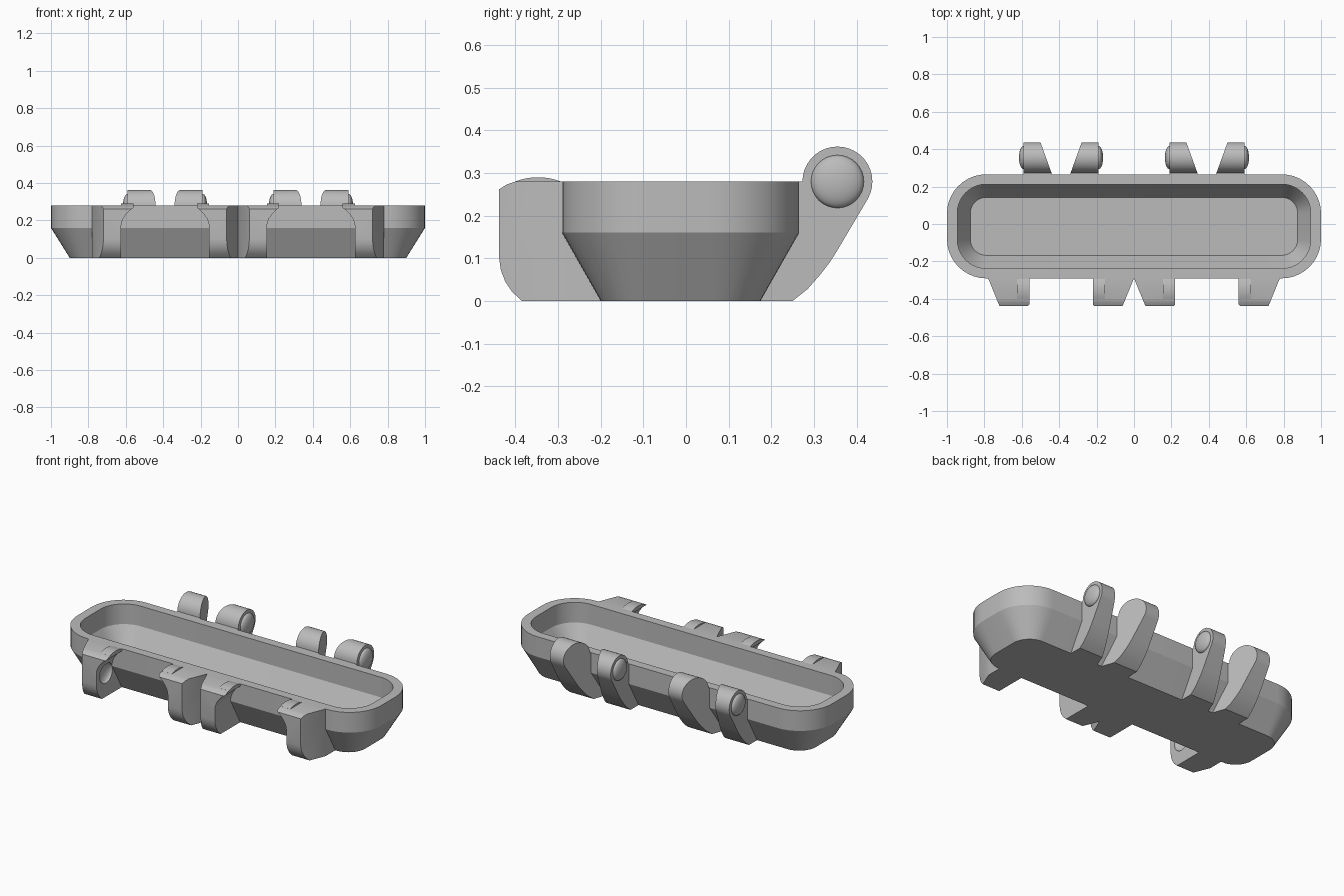
import bpy, bmesh, math

if "Cube" in bpy.data.objects:
    bpy.data.objects.remove(bpy.data.objects["Cube"])

grey = bpy.data.materials.new("plain grey")
grey.diffuse_color = (0.5, 0.5, 0.5, 1)
grey.use_nodes = True
grey.node_tree.nodes["Principled BSDF"].inputs["Base Color"].default_value = grey.diffuse_color
CY = -0.0125            # tray centre in y


def make(name, bm):
    bmesh.ops.recalc_face_normals(bm, faces=bm.faces)
    me = bpy.data.meshes.new(name)
    bm.to_mesh(me)
    bm.free()
    ob = bpy.data.objects.new(name, me)
    me.materials.append(grey)
    bpy.context.collection.objects.link(ob)
    return ob


def smooth(ob, angle=35):
    bpy.ops.object.select_all(action='DESELECT')
    ob.select_set(True)
    bpy.context.view_layer.objects.active = ob
    bpy.ops.object.shade_smooth_by_angle(angle=math.radians(angle))


def prism(pts, to_a, to_b):
    """Solid between two copies of a profile, placed by two functions."""
    bm = bmesh.new()
    a = [bm.verts.new(to_a(*p)) for p in pts]
    b = [bm.verts.new(to_b(*p)) for p in pts]
    bm.faces.new(a)
    bm.faces.new(b[::-1])
    n = len(pts)
    for i in range(n):
        j = (i + 1) % n
        bm.faces.new((a[i], b[i], b[j], a[j]))
    return bm


def dome(name, x, y, z, depth, r):
    bm = bmesh.new()
    bmesh.ops.create_uvsphere(bm, u_segments=32, v_segments=16, radius=1)
    for v in bm.verts:
        c = v.co
        v.co = (x + c.z * depth, y + c.x * r, z + c.y * r)
    return make(name, bm)


def cut(ob, cutter):
    m = ob.modifiers.new("cut", 'BOOLEAN')
    m.operation, m.solver, m.object = 'DIFFERENCE', 'EXACT', cutter
    bpy.context.view_layer.objects.active = ob
    bpy.ops.object.modifier_apply(modifier=m.name)
    bpy.data.objects.remove(cutter)


# Tray: loft of rounded rectangles, up the outside and down the inside
def ring(bm, hx, hy, r, z, seg=10):
    out = []
    for k, (sx, sy) in enumerate([(1, 1), (-1, 1), (-1, -1), (1, -1)]):
        for i in range(seg + 1):
            t = math.pi / 2 * (k + i / seg)
            out.append(bm.verts.new((sx * (hx - r) + r * math.cos(t),
                                     CY + sy * (hy - r) + r * math.sin(t), z)))
    return out


bm = bmesh.new()
rings = [ring(bm, *a) for a in [
    (0.90, 0.187, 0.11, 0), (1.0, 0.278, 0.21, 0.16), (1.0, 0.278, 0.21, 0.28),
    (0.945, 0.225, 0.155, 0.28), (0.945, 0.225, 0.155, 0.16), (0.875, 0.155, 0.085, 0.045)]]
for a, b in zip(rings, rings[1:]):
    for i in range(len(a)):
        j = (i + 1) % len(a)
        bm.faces.new((a[i], a[j], b[j], b[i]))
bm.faces.new(rings[0][::-1])
bm.faces.new(rings[-1])
smooth(make("tray", bm), 25)

# Side profiles (y, z)
KY, KZ, KR = 0.355, 0.28, 0.082
knuckle_pts = [(0.24, 0.28)]
knuckle_pts += [(KY + KR * math.cos(math.radians(t)), KZ + KR * math.sin(math.radians(t)))
                for t in range(180, -31, -10)]
knuckle_pts += [(0.355, 0.119), (0.338, 0.092), (0.315, 0.062), (0.285, 0.028), (0.25, 0),
                (0.155, 0), (0.24, 0.16)]
clasp_pts = [(-0.19, 0), (-0.385, 0), (-0.408, 0.022), (-0.424, 0.046), (-0.434, 0.072),
             (-0.438, 0.1), (-0.438, 0.262), (-0.42, 0.273), (-0.40, 0.28),
             (-0.26, 0.28), (-0.26, 0.16), (-0.19, 0.03)]
DY, DZ = -0.347, 0.14   # socket centre on the clasp
lip_pts = [(-0.40, 0.27)]
lip_pts += [(y, DZ + math.sqrt(0.15 ** 2 - (y - DY) ** 2))
            for y in [-0.40 + 0.011 * i for i in range(11)]]
lip_pts += [(-0.29, 0.27)]
# Clearance under the lip (distance from pair centre, z)
relief_pts = [(0.1, -0.1), (0.235, -0.1), (0.235, 0.17), (0.232, 0.19), (0.224, 0.21),
              (0.208, 0.233), (0.188, 0.254), (0.168, 0.268), (0.1, 0.268)]

for c in (-0.39, 0.39):
    for s in (-1, 1):
        tag = f"{'left' if c < 0 else 'right'}_{'a' if s < 0 else 'b'}"

        # Rear hinge knuckle, slanted on its inner side
        smooth(make("hinge_knuckle_" + tag, prism(
            knuckle_pts, lambda y, z: (c + s * 0.2, y, z),
            lambda y, z: (c + s * (0.05 + (y - 0.27) * 0.36), y, z))))
        smooth(dome("hinge_bump_" + tag, c + s * 0.2, KY, KZ, 0.025, 0.062))

        # Front clasp, slanted on its outer side beyond the tray wall
        bm = prism(clasp_pts, lambda y, z: (c + s * 0.17, y, z),
                   lambda y, z: (c + s * 0.39, y, z))
        bmesh.ops.bisect_plane(bm, geom=bm.verts[:] + bm.edges[:] + bm.faces[:],
                               plane_co=(0, -0.29, 0), plane_no=(0, 1, 0))
        for v in bm.verts:
            if abs(v.co.x - c) > 0.3 and v.co.y < -0.29:
                v.co.x += s * (v.co.y + 0.29) * 0.41
        clasp = make("clasp_" + tag, bm)
        cut(clasp, make("relief", prism(
            relief_pts, lambda u, z: (c + s * u, -0.6, z), lambda u, z: (c + s * u, -0.1, z))))
        cut(clasp, dome("socket", c + s * 0.235, DY, DZ, 0.028, 0.06))
        smooth(clasp)

        # Thin curved lip above the socket
        smooth(make("clasp_lip_" + tag, prism(
            lip_pts, lambda y, z: (c + s * 0.17, y, z), lambda y, z: (c + s * 0.235, y, z))))
